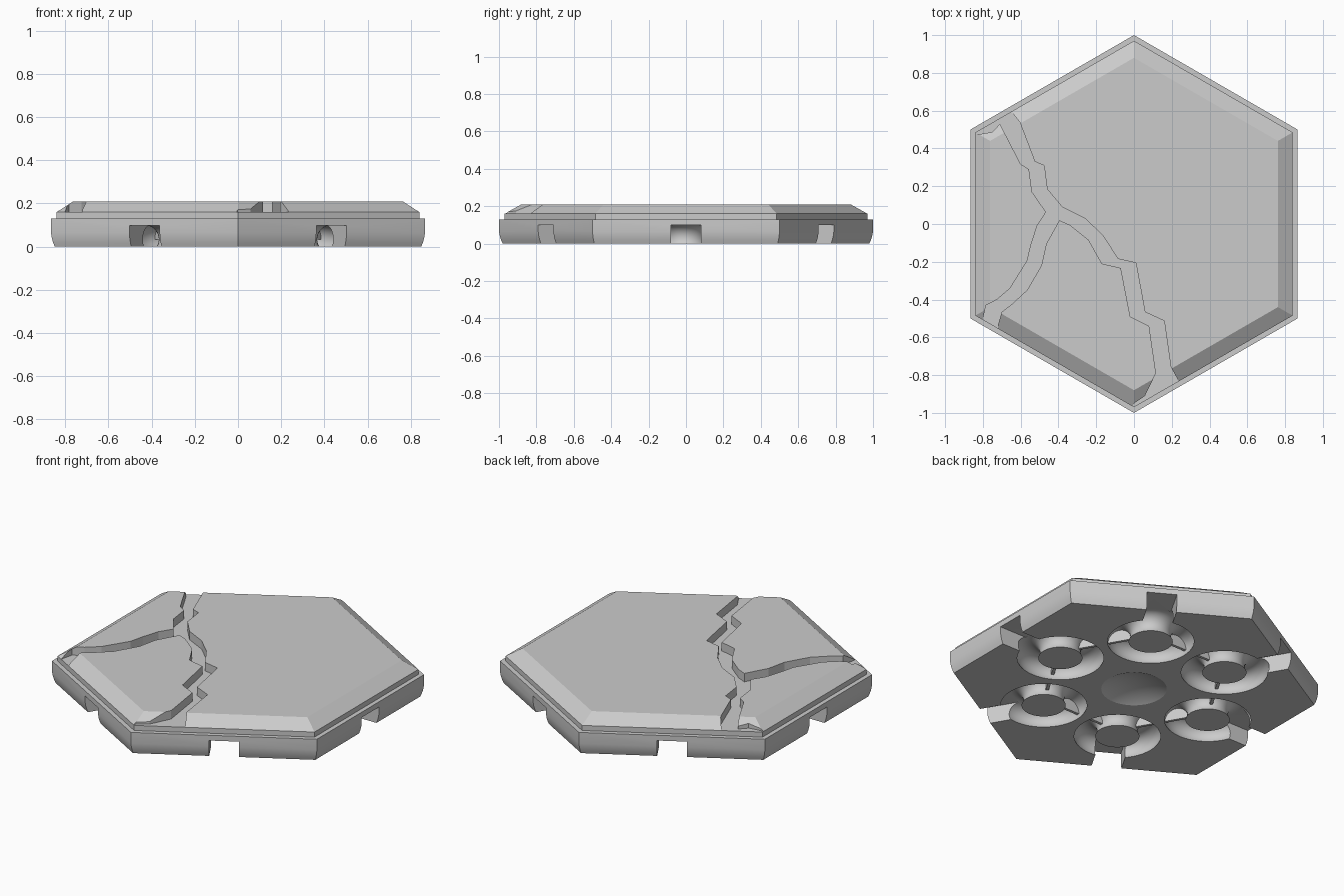
import bpy, bmesh
from math import sin, cos, pi, radians, asin
from mathutils import Matrix, Vector

cube = bpy.data.objects.get("Cube")
if cube:
    bpy.data.objects.remove(cube, do_unlink=True)

stone = bpy.data.materials.new("stone_grey")
stone.use_nodes = True
grey = (0.6, 0.6, 0.6, 1)
stone.diffuse_color = grey
stone.node_tree.nodes["Principled BSDF"].inputs["Base Color"].default_value = grey


def make(name, bm):
    bmesh.ops.recalc_face_normals(bm, faces=bm.faces)
    mesh = bpy.data.meshes.new(name)
    bm.to_mesh(mesh)
    bm.free()
    mesh.materials.append(stone)
    obj = bpy.data.objects.new(name, mesh)
    bpy.context.collection.objects.link(obj)
    return obj


def bridge(bm, low, high):
    for i in range(len(low)):
        j = (i + 1) % len(low)
        bm.faces.new((low[i], low[j], high[j], high[i]))


def hex_loft(name, levels):
    """Stack of pointy-ended hexagons given as (corner radius, height)."""
    bm = bmesh.new()
    rings = [[bm.verts.new((r * cos(radians(60 * k + 30)), r * sin(radians(60 * k + 30)), z))
              for k in range(6)] for r, z in levels]
    for low, high in zip(rings, rings[1:]):
        bridge(bm, low, high)
    bm.faces.new(rings[0][::-1])
    bm.faces.new(rings[-1])
    return make(name, bm)


def prism(bm, outline, z0, z1, matrix=Matrix()):
    """Extrude an outline along local z, then place it."""
    low = [bm.verts.new(matrix @ Vector((x, y, z0))) for x, y in outline]
    high = [bm.verts.new(matrix @ Vector((x, y, z1))) for x, y in outline]
    bridge(bm, low, high)
    bm.faces.new(low[::-1])
    bm.faces.new(high)


def cut(obj, cutter):
    mod = obj.modifiers.new("cut", "BOOLEAN")
    mod.operation, mod.solver, mod.object = "DIFFERENCE", "EXACT", cutter
    bpy.context.view_layer.objects.active = obj
    bpy.ops.object.modifier_apply(modifier=mod.name)
    bpy.data.objects.remove(cutter, do_unlink=True)


def smooth(obj):
    bpy.ops.object.select_all(action="DESELECT")
    obj.select_set(True)
    bpy.context.view_layer.objects.active = obj
    bpy.ops.object.shade_smooth_by_angle(angle=radians(21))


sides = [Matrix.Rotation(k * pi / 3, 4, "Z") for k in range(6)]
upright = Matrix.Rotation(pi / 2, 4, "X")
SEAT = 0.515                            # distance of each ring from the centre
MID, TUBE, AXIS = 0.175, 0.066, 0.034   # round channel: path radius, tube radius, height

# Base with edges rolled in toward the bottom
base = hex_loft("base", [(0.98, 0), (0.988, 0.018), (0.995, 0.038), (1, 0.065), (1, 0.13)])

# Ring channels: a round tube that is wider inside than its opening
bm = bmesh.new()
start = -asin(AXIS / TUBE)
arc = [start + (pi - 2 * start) * i / 20 for i in range(21)]
profile = [(MID + TUBE * cos(a), AXIS + TUBE * sin(a)) for a in arc]
profile += [(profile[-1][0], -0.05), (profile[0][0], -0.05)]
for turn in sides:
    loops = []
    for s in range(48):
        spin = turn @ Matrix.Translation((SEAT, 0, 0)) @ Matrix.Rotation(s * pi / 24, 4, "Z")
        loops.append([bm.verts.new(spin @ Vector((r, 0, z))) for r, z in profile])
    for a, b in zip(loops, loops[1:] + loops[:1]):
        bridge(bm, a, b)
cut(base, make("channel_cutter", bm))

# Notches opening each channel through the side
bm = bmesh.new()
near, far, top = SEAT + MID, 1, 0.099
for turn in sides:
    prism(bm, [(near, -0.05), (near, top), (far, top), (far, -0.05)],
          -0.081, 0.081, turn @ upright)
cut(base, make("notch_cutter", bm))

# Shallow dish in the middle of the underside
DISH, DIP = 0.176, 0.04
ball = (DISH ** 2 + DIP ** 2) / (2 * DIP)
bm = bmesh.new()
rings = []
for i in range(1, 11):
    r = DISH * 1.2 * i / 10
    z = DIP - ball + (ball ** 2 - r ** 2) ** 0.5
    rings.append([bm.verts.new((r * cos(s * pi / 24), r * sin(s * pi / 24), z)) for s in range(48)])
for a, b in zip(rings, rings[1:]):
    bridge(bm, a, b)
bm.faces.new(rings[0])
bm.faces.new(rings[-1])
cut(base, make("dish_cutter", bm))
smooth(base)

# Thin ribs crossing the channels
bm = bmesh.new()
rib = [(MID - TUBE, AXIS), (MID + TUBE, AXIS), (MID + TUBE, 0.105), (MID - TUBE, 0.105)]
for turn in sides:
    for angle in (120, -120):
        spin = turn @ Matrix.Translation((SEAT, 0, 0)) @ Matrix.Rotation(radians(angle), 4, "Z")
        prism(bm, rib, -0.008, 0.008, spin @ upright)
make("channel_ribs", bm)

# Stepped slab that forms the floor of the cracks
hex_loft("slab", [(0.97, 0.125), (0.97, 0.16)])

# Bevelled top split by a forked crack
cap = hex_loft("cracked_top", [(0.97, 0.16), (0.88, 0.21)])
main_side = [(-0.7, 0.7), (-0.645, 0.59), (-0.605, 0.54), (-0.525, 0.33), (-0.476, 0.31),
             (-0.46, 0.185), (-0.38, 0.09), (-0.26, 0.03), (-0.165, -0.06), (-0.085, -0.185),
             (0.01, -0.206), (0.058, -0.466), (0.16, -0.513), (0.195, -0.757), (0.233, -0.825),
             (0.3, -1)]
wedge_side = [(-0.03, -1), (0, -0.95), (0.058, -0.91), (0.116, -0.79), (0.08, -0.54),
              (-0.02, -0.49), (-0.07, -0.233), (-0.17, -0.21), (-0.24, -0.085), (-0.34, -0.005),
              (-0.395, 0.02), (-0.465, -0.106), (-0.49, -0.22), (-0.566, -0.35),
              (-0.645, -0.423), (-0.7, -0.466), (-0.72, -0.535), (-0.72, -0.65)]
left_side = [(-0.83, -0.6), (-0.8, -0.5), (-0.783, -0.43), (-0.725, -0.4), (-0.656, -0.34),
             (-0.566, -0.196), (-0.545, -0.11), (-0.513, -0.01), (-0.466, 0.063),
             (-0.54, 0.17), (-0.556, 0.29), (-0.6, 0.317), (-0.71, 0.53), (-0.75, 0.487),
             (-0.815, 0.476), (-0.95, 0.476), (-0.9, 0.7)]
bm = bmesh.new()
prism(bm, main_side + wedge_side + left_side, 0.1, 0.3)
cut(cap, make("crack_cutter", bm))
